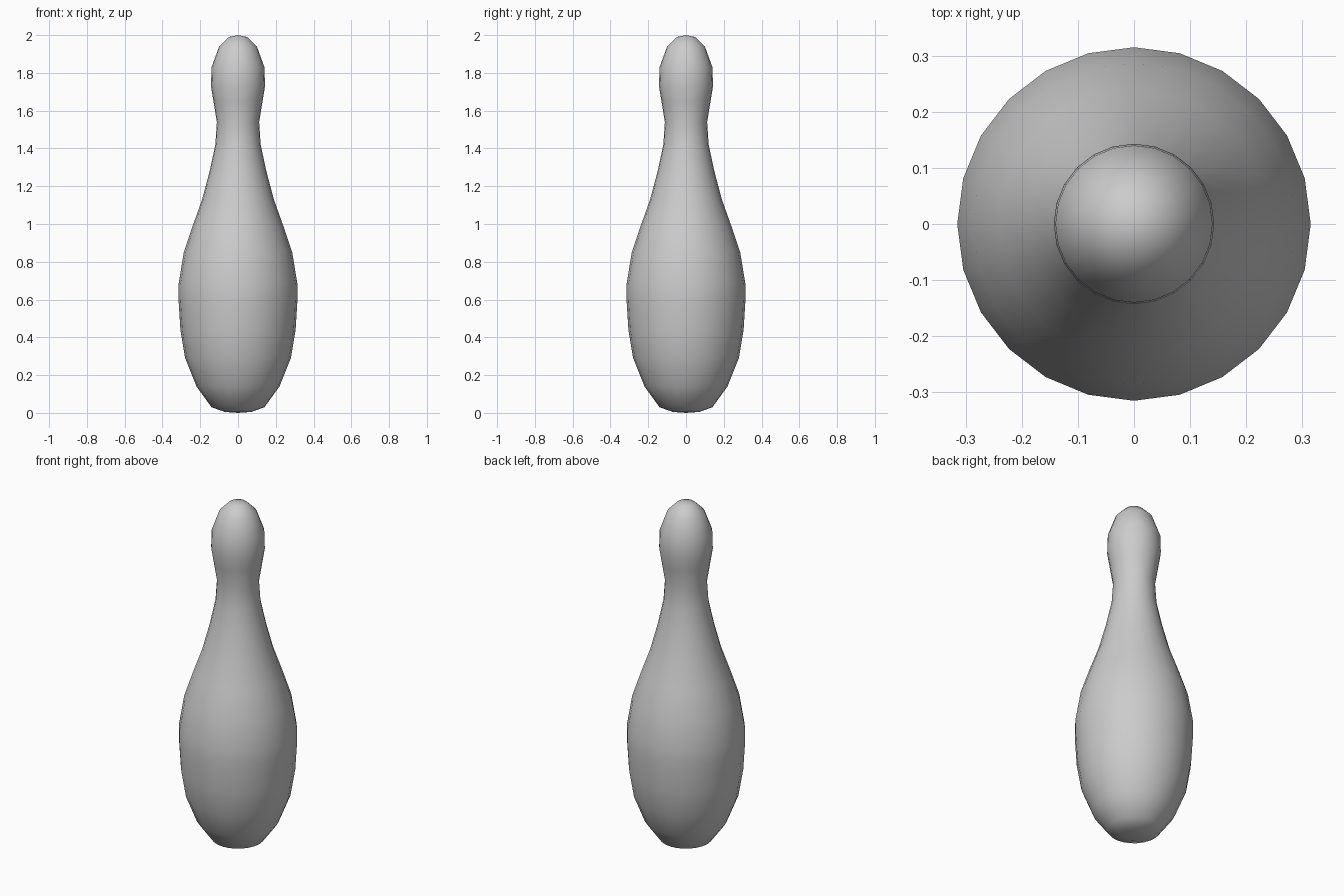
import bpy
import bmesh
import math

SIDES = 24

old = bpy.data.objects.get("Cube")
if old:
    bpy.data.objects.remove(old, do_unlink=True)

# Single grey finish
grey = bpy.data.materials.new("plain grey")
grey.use_nodes = True
colour = (0.6, 0.6, 0.6, 1)
grey.diffuse_color = colour
grey.node_tree.nodes["Principled BSDF"].inputs["Base Color"].default_value = colour

# Half outline (radius, height): base, belly, neck, head
profile = [
    (0, 0), (0.07, 0.005), (0.14, 0.03), (0.22, 0.14), (0.28, 0.29),
    (0.305, 0.44), (0.315, 0.6), (0.315, 0.68), (0.287, 0.85), (0.24, 0.99),
    (0.19, 1.13), (0.15, 1.28), (0.12, 1.42), (0.112, 1.54), (0.13, 1.65),
    (0.143, 1.73), (0.14, 1.83), (0.1, 1.94), (0.05, 1.99), (0, 2),
]

# Turned body
bm = bmesh.new()
points = [bm.verts.new((r, 0, z)) for r, z in profile]
edges = [bm.edges.new(pair) for pair in zip(points, points[1:])]
bmesh.ops.spin(bm, geom=points + edges, axis=(0, 0, 1), cent=(0, 0, 0),
               angle=math.tau, steps=SIDES, use_duplicate=False)
bmesh.ops.remove_doubles(bm, verts=bm.verts[:], dist=0.0005)
bmesh.ops.recalc_face_normals(bm, faces=bm.faces[:])
for face in bm.faces:
    face.smooth = True

mesh = bpy.data.meshes.new("pin_body")
bm.to_mesh(mesh)
bm.free()
mesh.materials.append(grey)
pin = bpy.data.objects.new("pin_body", mesh)
bpy.context.collection.objects.link(pin)
